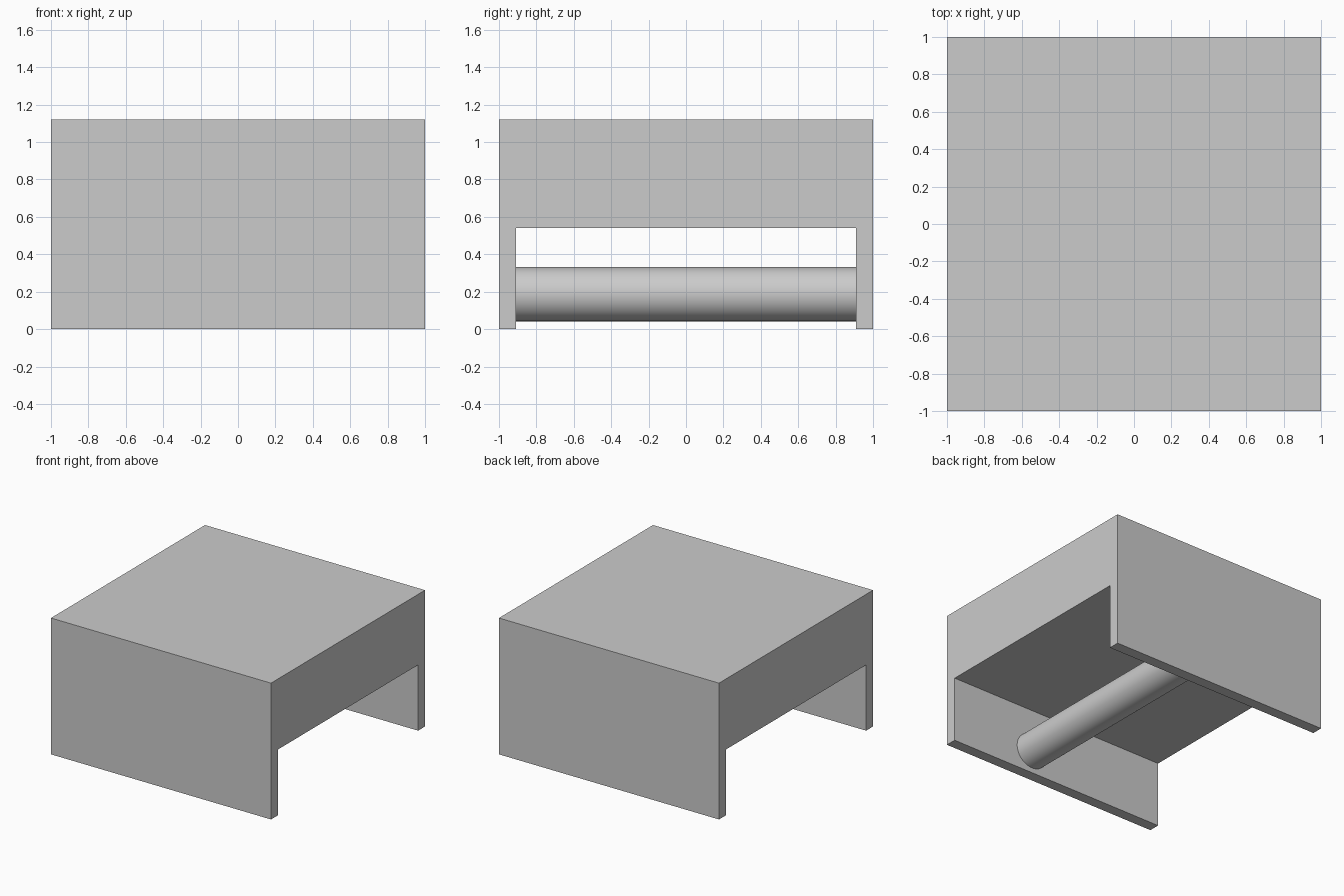
import bpy
import math

default = bpy.data.objects.get("Cube")
if default:
    bpy.data.objects.remove(default, do_unlink=True)

HEIGHT = 1.12
LEG_HEIGHT = 0.54
LEG_THICKNESS = 0.09

# Single grey material
grey = bpy.data.materials.new("light grey")
grey.use_nodes = True
colour = (0.6, 0.6, 0.6, 1)
grey.diffuse_color = colour
grey.node_tree.nodes["Principled BSDF"].inputs["Base Color"].default_value = colour


def add_box(name, size, centre):
    bpy.ops.mesh.primitive_cube_add(size=1, location=centre)
    box = bpy.context.object
    box.name = name
    box.scale = size
    bpy.ops.object.transform_apply(location=False, rotation=False, scale=True)
    box.data.materials.append(grey)
    return box


# Main block
block_height = HEIGHT - LEG_HEIGHT
add_box("top_block", (2, 2, block_height), (0, 0, LEG_HEIGHT + block_height / 2))

# Plate legs at front and back
for name, side in (("front_leg", -1), ("back_leg", 1)):
    add_box(name, (2, LEG_THICKNESS, LEG_HEIGHT),
            (0, side * (1 - LEG_THICKNESS / 2), LEG_HEIGHT / 2))

# Round bar between the legs
bpy.ops.mesh.primitive_cylinder_add(
    vertices=64, radius=0.145, depth=2 * (1 - LEG_THICKNESS),
    location=(0.24, 0, 0.187), rotation=(math.pi / 2, 0, 0))
bar = bpy.context.object
bar.name = "cross_bar"
bar.data.materials.append(grey)
bpy.ops.object.shade_smooth_by_angle()
